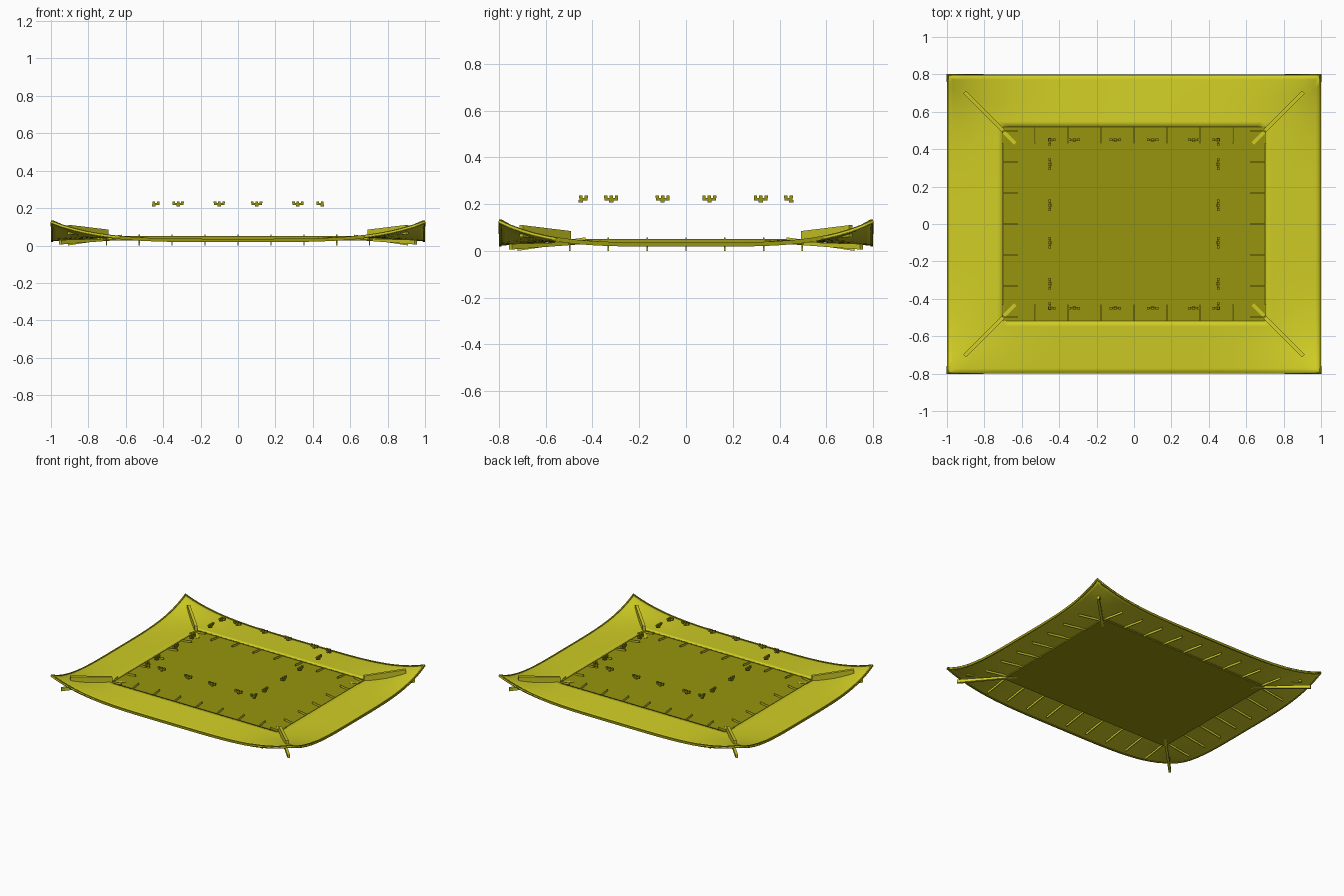
import bpy, bmesh
from mathutils import Vector

cube = bpy.data.objects.get("Cube")
if cube:
    bpy.data.objects.remove(cube)


def material(name, rgb):
    m = bpy.data.materials.new(name)
    m.use_nodes = True
    m.diffuse_color = (*rgb, 1)
    m.node_tree.nodes["Principled BSDF"].inputs["Base Color"].default_value = (*rgb, 1)
    return m


YELLOW = material("yellow", (0.63, 0.61, 0.018))
OLIVE = material("dark olive", (0.31, 0.30, 0.004))

HX, HY = 1.0, 0.8          # eave half sizes
IX, IY = 0.70, 0.52        # inner opening half sizes


def finish(bm, name, mat, smooth=False):
    bmesh.ops.recalc_face_normals(bm, faces=bm.faces)
    me = bpy.data.meshes.new(name)
    bm.to_mesh(me)
    bm.free()
    me.materials.append(mat)
    ob = bpy.data.objects.new(name, me)
    bpy.context.collection.objects.link(ob)
    if smooth:
        bpy.ops.object.select_all(action='DESELECT')
        ob.select_set(True)
        bpy.context.view_layer.objects.active = ob
        bpy.ops.object.shade_smooth_by_angle(angle=0.4)
    return ob


def beam(bm, a, b, za, zb, width):
    """Upright board from a to b; za and zb give (bottom, top) at each end."""
    a, b = Vector(a), Vector(b)
    d = (b - a).normalized()
    side = Vector((-d.y, d.x)) * width / 2
    rings = []
    for p, (lo, hi) in ((a, za), (b, zb)):
        corners = ((p - side, lo), (p + side, lo), (p + side, hi), (p - side, hi))
        rings.append([bm.verts.new((q.x, q.y, z)) for q, z in corners])
    bm.faces.new(rings[0])
    bm.faces.new(rings[1][::-1])
    for i in range(4):
        j = (i + 1) % 4
        bm.faces.new((rings[0][i], rings[1][i], rings[1][j], rings[0][j]))


def roof_z(u, t):
    """Height of the eave: slopes gently out, sweeps up to the corners."""
    return 0.05 - 0.018 * t + 0.099 * abs(u) ** 4 * t ** 2


def roof_point(side, u, t):
    x = IX + (HX - IX) * t
    y = IY + (HY - IY) * t
    px, py = ((u * x, -y), (x, u * y), (-u * x, y), (-x, -u * y))[side]
    return Vector((px, py, roof_z(u, t)))


# Curved eaves, four panels meeting at the hips
NU, NT = 32, 10
bm = bmesh.new()
for s in range(4):
    grid = [[bm.verts.new(roof_point(s, i / NU * 2 - 1, k / NT))
             for i in range(NU + 1)] for k in range(NT + 1)]
    for k in range(NT):
        for i in range(NU):
            bm.faces.new((grid[k][i], grid[k + 1][i], grid[k + 1][i + 1], grid[k][i + 1]))
bmesh.ops.remove_doubles(bm, verts=bm.verts, dist=0.0005)
eaves = finish(bm, "curved_eaves", YELLOW, smooth=True)
if sum(p.normal.z for p in eaves.data.polygons) < 0:
    eaves.data.flip_normals()
solid = eaves.modifiers.new("thickness", 'SOLIDIFY')
solid.thickness = 0.01
solid.offset = -1

# Edge trim swept round the eave
bm = bmesh.new()
rings = []
for s in range(4):
    for i in range(NU):
        p = roof_point(s, i / NU * 2 - 1, 1)
        inner = Vector((max(-HX + 0.01, min(HX - 0.01, p.x)),
                        max(-HY + 0.01, min(HY - 0.01, p.y)), p.z))
        up, down = Vector((0, 0, 0.004)), Vector((0, 0, -0.014))
        rings.append([bm.verts.new(v) for v in (p + down, p + up, inner + up, inner + down)])
for r, n in zip(rings, rings[1:] + rings[:1]):
    for i in range(4):
        j = (i + 1) % 4
        bm.faces.new((r[i], n[i], n[j], r[j]))
finish(bm, "eave_trim", OLIVE, smooth=True)

# Flat ceiling plate
bm = bmesh.new()
beam(bm, (-0.72, 0), (0.72, 0), (0.028, 0.036), (0.028, 0.036), 1.06)
finish(bm, "ceiling_plate", OLIVE)

# Thin rafters sloping out below the eaves
bm = bmesh.new()
IN, OUT = (0.044, 0.058), (0.0, 0.016)
for sign in (-1, 1):
    for i in range(-4, 5):
        x = i * 0.176
        beam(bm, (x, sign * 0.43), (x, sign * 0.72), IN, OUT, 0.006)
    for i in range(-3, 4):
        y = i * 0.166
        beam(bm, (sign * 0.62, y), (sign * 0.91, y), IN, OUT, 0.006)
finish(bm, "rafters", YELLOW)

# Hip ridges on top and hip beams underneath
ridges, beams = bmesh.new(), bmesh.new()
for sx in (-1, 1):
    for sy in (-1, 1):
        beam(ridges, (sx * 0.70, sy * 0.50), (sx * 0.905, sy * 0.705),
             (0.04, 0.085), (0.06, 0.11), 0.02)
        beam(beams, (sx * 0.635, sy * 0.43), (sx * 0.95, sy * 0.75),
             (0.03, 0.039), (0.006, 0.03), 0.018)
finish(ridges, "hip_ridges", YELLOW)
finish(beams, "hip_beams", YELLOW)


# Small stepped brackets set in a square above the plate
def bracket(bm, centre, along, caps):
    c, d = Vector(centre), Vector(along)

    def block(lo, hi, z0, z1, width):
        beam(bm, c + d * lo, c + d * hi, (z0, z1), (z0, z1), width)

    block(-0.009, 0.009, 0.208, 0.218, 0.016)
    block(caps[0] - 0.006, caps[-1] + 0.006, 0.216, 0.226, 0.009)
    for k in caps:
        block(k - 0.007, k + 0.007, 0.226, 0.236, 0.014)


bm = bmesh.new()
R = 0.45
for sign in (-1, 1):
    for k in (-0.32, -0.1, 0.1, 0.32):
        bracket(bm, (k, sign * R), (1, 0), (-0.023, 0, 0.023))
        bracket(bm, (sign * R, k), (0, 1), (-0.023, 0, 0.023))
    for sy in (-1, 1):
        bracket(bm, (sign * R, sy * R), (-sign, 0), (0, 0.023))
        bracket(bm, (sign * R, sy * R), (0, -sy), (0, 0.023))
finish(bm, "brackets", OLIVE)
